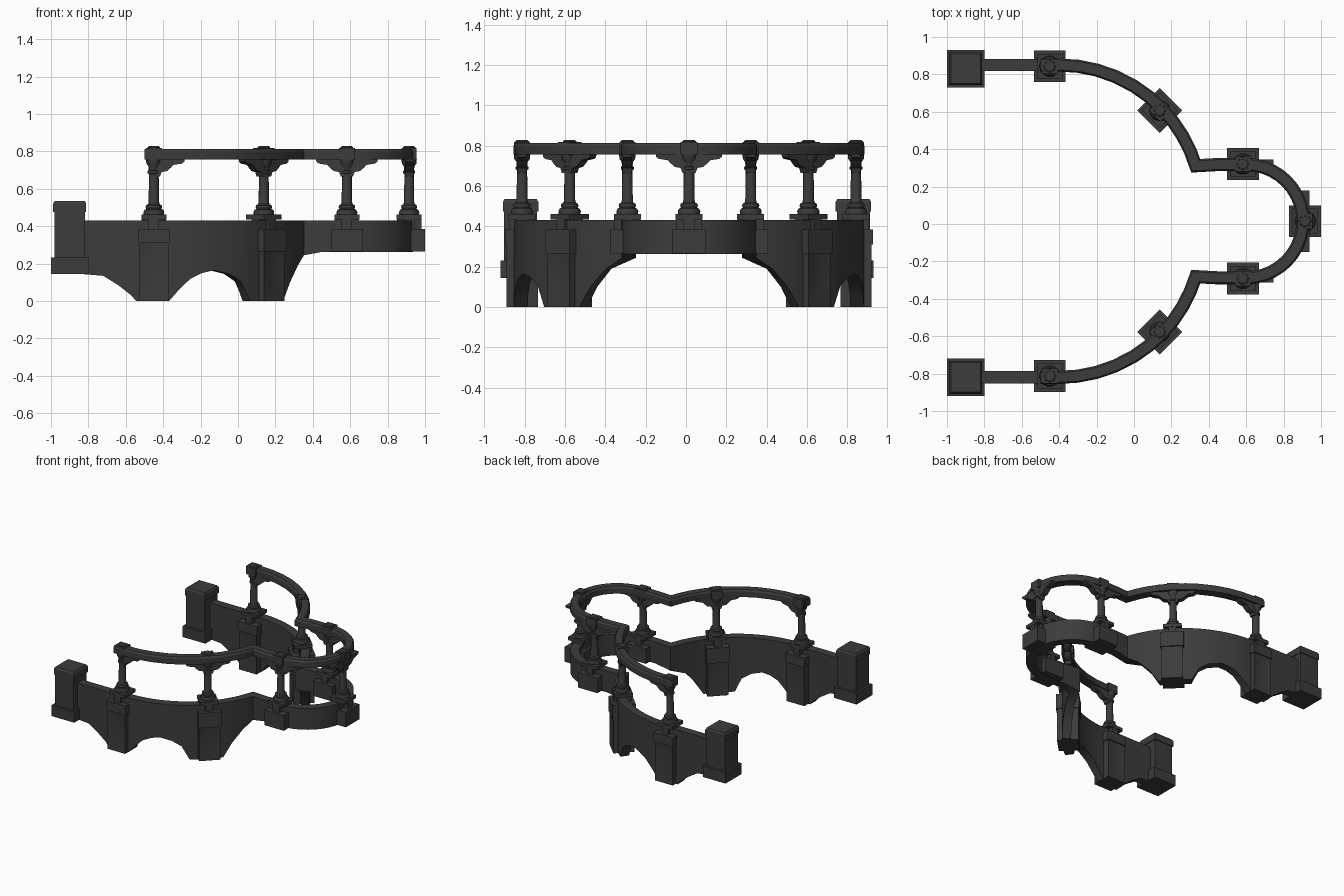
import bpy, bmesh, math
from mathutils import Matrix, Vector

cube = bpy.data.objects.get("Cube")
if cube:
    bpy.data.objects.remove(cube, do_unlink=True)

stone = bpy.data.materials.new("dark_stone")
stone.use_nodes = True
colour = (0.045, 0.045, 0.045, 1)
stone.diffuse_color = colour
stone.node_tree.nodes["Principled BSDF"].inputs["Base Color"].default_value = colour

MID_Y = 0.015             # symmetry line
ARC_X, ARC_Y, ARC_R = -0.4, 0.071, 0.764
RING_X, RING_R = 0.6, 0.303


def finish(name, bm, matrix=None):
    """Turn a bmesh into a named, shaded object."""
    if matrix:
        bm.transform(matrix)
    bmesh.ops.recalc_face_normals(bm, faces=bm.faces)
    mesh = bpy.data.meshes.new(name)
    bm.to_mesh(mesh)
    bm.free()
    mesh.materials.append(stone)
    obj = bpy.data.objects.new(name, mesh)
    bpy.context.collection.objects.link(obj)
    bpy.ops.object.select_all(action='DESELECT')
    obj.select_set(True)
    bpy.context.view_layer.objects.active = obj
    bpy.ops.object.shade_smooth_by_angle(angle=math.radians(32))


def box(bm, sx, sy, z0, z1, x=0, y=0):
    m = Matrix.Translation((x, y, (z0 + z1) / 2)) @ Matrix.Diagonal((sx, sy, z1 - z0, 1))
    return bmesh.ops.create_cube(bm, size=1, matrix=m)["verts"]


def lathe(bm, profile, sides=14):
    rings = [[bm.verts.new((r * math.cos(math.tau * i / sides),
                            r * math.sin(math.tau * i / sides), z))
              for i in range(sides)] for r, z in profile]
    for a, b in zip(rings, rings[1:]):
        for i in range(sides):
            j = (i + 1) % sides
            bm.faces.new((a[i], a[j], b[j], b[i]))
    bm.faces.new(rings[0][::-1])
    bm.faces.new(rings[-1])


def extrude_profile(bm, profile, depth, flip=1):
    """Extrude an x-z outline across y."""
    sides = [[bm.verts.new((flip * x, y, z)) for x, z in profile]
             for y in (-depth / 2, depth / 2)]
    n = len(profile)
    for i in range(n):
        j = (i + 1) % n
        bm.faces.new((sides[0][i], sides[0][j], sides[1][j], sides[1][i]))
    for s in sides:
        bm.faces.new(s)


def sweep(name, path, section):
    """Sweep section(index) -> [(offset, z)] along a flat path, with mitred corners."""
    bm = bmesh.new()
    rings = []
    for i, p in enumerate(path):
        before = (p - path[i - 1]).normalized() if i else None
        after = (path[i + 1] - p).normalized() if i < len(path) - 1 else None
        before, after = before or after, after or before
        t = (before + after).normalized()
        n = Vector((-t.y, t.x)) / max(0.5, t.dot(after))
        rings.append([bm.verts.new((p.x + n.x * o, p.y + n.y * o, z)) for o, z in section(i)])
    k = len(rings[0])
    for a, b in zip(rings, rings[1:]):
        for i in range(k):
            j = (i + 1) % k
            bm.faces.new((a[i], a[j], b[j], b[i]))
    bm.faces.new(rings[0])
    bm.faces.new(rings[-1])
    finish(name, bm)


def outer_y(x):
    return ARC_Y + (ARC_R if x < ARC_X else math.sqrt(ARC_R ** 2 - (x - ARC_X) ** 2))


def full_path(xs):
    """Straight run, large arc, kink and half ring, mirrored to the other side."""
    half = [Vector((x, outer_y(x))) for x in xs]
    half.append(Vector((0.45, RING_R)))
    for i in range(10):
        a = math.pi / 2 * (1 - i / 10)
        half.append(Vector((RING_X + RING_R * math.cos(a), RING_R * math.sin(a))))
    tip = [Vector((RING_X + RING_R, 0))]
    other = [Vector((p.x, -p.y)) for p in reversed(half)]
    return [p + Vector((0, MID_Y)) for p in half + tip + other]


# Arched wall: underside height along x
underside = [(-0.84, .145), (-.72, .135), (-.64, .085), (-.57, .03), (-.545, 0), (-.37, 0),
             (-.32, .06), (-.26, .12), (-.2, .15), (-.14, .165), (-.06, .145), (0, .105),
             (.025, .05), (.045, 0), (.13, 0), (.215, 0), (.25, .1), (.29, .19), (.33, .245)]
wall_path = full_path([x for x, z in underside])
heights = [z for x, z in underside]
fill = len(wall_path) - 2 * len(heights)
heights = heights + [0.263] * fill + heights[::-1]
sweep("arched_wall", wall_path,
      lambda i: [(-.033, heights[i]), (.033, heights[i]), (.033, .432), (-.033, .432)])

# Top rail
rail_path = full_path([-.5, -.4, -.3, -.2, -.1, 0, .08, .15, .21, .26, .3, .33])
sweep("top_rail", rail_path,
      lambda i: [(-.035, .757), (.035, .757), (.035, .8), (.026, .813), (-.026, .813), (-.035, .8)])

# Column outlines
shaft = [(.054, .46), (.056, .475), (.05, .488), (.04, .492), (.044, .502), (.042, .512),
         (.031, .518), (.028, .53), (.026, .68), (.033, .683), (.033, .695), (.027, .7),
         (.029, .72), (.04, .735), (.042, .76)]
corbel = [(0, .665), (.032, .665), (.042, .69), (.07, .695), (.09, .712), (.105, .728),
          (.15, .735), (.163, .745), (.165, .76), (0, .76)]


def station(label, x, y, turn, side, cap_z, pier=False, corbels=(1, -1)):
    """Pier, pedestal and column at one point of the wall."""
    m = (Matrix.Translation((x, MID_Y + side * y, 0)) @ Matrix.Diagonal((1, side, 1, 1))
         @ Matrix.Rotation(math.radians(turn), 4, 'Z'))
    if pier:
        bm = bmesh.new()
        box(bm, .156, .156, 0, cap_z + .01)
        bm.normal_update()
        faces = [f for f in bm.faces if abs(f.normal.y) > .9]
        bmesh.ops.inset_individual(bm, faces=faces, thickness=.025, depth=0)
        for f in faces:
            for v in f.verts:
                if v.co.z < .1:
                    v.co.z = .125
                v.co.y *= .93
        finish("pier_" + label, bm, m)

    bm = bmesh.new()
    box(bm, .17, .17, cap_z, .385)
    box(bm, .055, .13, .385, .44)
    box(bm, .13, .055, .385, .44)
    finish("pedestal_" + label, bm, m)

    bm = bmesh.new()
    box(bm, .134, .134, .435, .462)
    lathe(bm, shaft)
    finish("column_" + label, bm, m)

    bm = bmesh.new()
    for flip in corbels:
        extrude_profile(bm, corbel, .046, flip)
    finish("corbel_" + label, bm, m)

    bm = bmesh.new()
    box(bm, .085, .08, .755, .818)
    lathe(bm, [(.034, .81), (.034, .822), (.026, .828)], 8)
    finish("rail_block_" + label, bm, m)


for side, word in ((1, "left"), (-1, "right")):
    station("outer_" + word, -.45, .828, 0, side, .31, True, (1,))
    station("middle_" + word, .138, .592, -45, side, .265, True)
    station("inner_" + word, .582, .306, 0, side, .265)

    # End post
    bm = bmesh.new()
    box(bm, .2, .2, .145, .232)
    box(bm, .164, .164, .23, .48)
    box(bm, .176, .176, .475, .522)
    top = box(bm, .176, .176, .522, .536)
    for v in top:
        if v.co.z > .53:
            v.co.x *= .9
            v.co.y *= .9
    finish("end_post_" + word, bm, Matrix.Translation((-.9, .005 + side * .825, 0)))

station("tip", .915, 0, -90, 1, .265)
